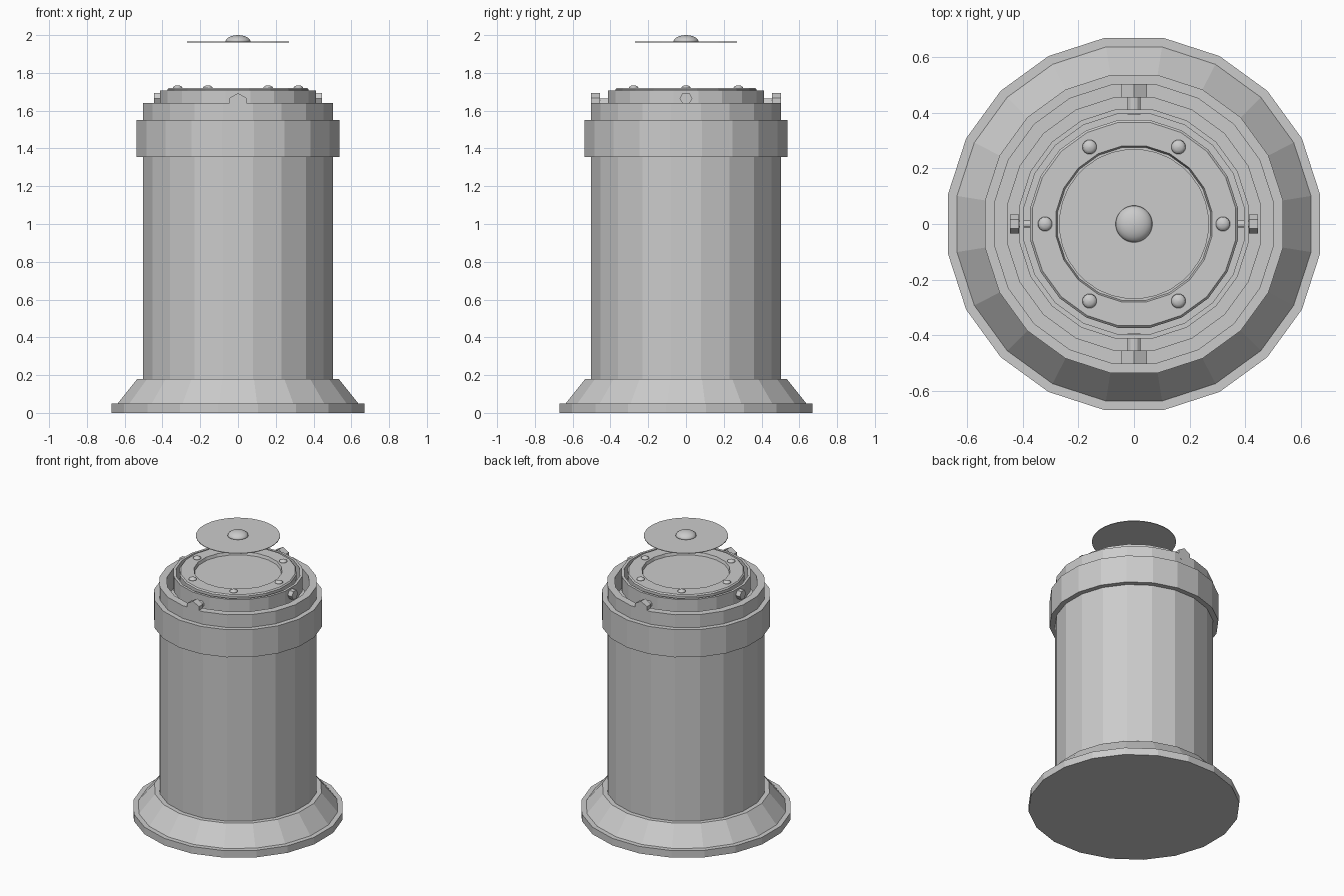
import bpy, bmesh
from math import sin, cos, pi, radians
from mathutils import Matrix, Vector

if "Cube" in bpy.data.objects:
    bpy.data.objects.remove(bpy.data.objects["Cube"])


def finish(name, bm, smooth=False):
    bmesh.ops.recalc_face_normals(bm, faces=bm.faces)
    mesh = bpy.data.meshes.new(name)
    bm.to_mesh(mesh)
    bm.free()
    for p in mesh.polygons:
        p.use_smooth = smooth
    ob = bpy.data.objects.new(name, mesh)
    bpy.context.collection.objects.link(ob)
    return ob


def lathe(name, profile, sides=20, hollow=False, smooth=False, at=(0, 0)):
    """Revolve (radius, z) points; cap both ends, or join them when hollow."""
    bm = bmesh.new()
    off = pi / sides
    rings = [[bm.verts.new((at[0] + r * cos(off + 2 * pi * i / sides),
                            at[1] + r * sin(off + 2 * pi * i / sides), z))
              for i in range(sides)] for r, z in profile]
    pairs = list(zip(rings, rings[1:]))
    if hollow:
        pairs.append((rings[-1], rings[0]))
    for a, b in pairs:
        for i in range(sides):
            j = (i + 1) % sides
            bm.faces.new((a[i], a[j], b[j], b[i]))
    if not hollow:
        bm.faces.new(rings[0])
        bm.faces.new(rings[-1])
    return finish(name, bm, smooth)


def dome(name, radius, height, x, y, z, sides, steps):
    prof = [(radius * cos(pi / 2 * k / steps), z + height * sin(pi / 2 * k / steps))
            for k in range(steps)]
    prof.append((radius * 0.02, z + height))
    return lathe(name, prof, sides, smooth=True, at=(x, y))


def pivot(name, angle, z, head_r, head, shaft_r, inner, spin):
    """Hex-headed pin lying along a horizontal radius."""
    bm = bmesh.new()
    for r, a, b, n, turn in ((head_r, head[0], head[1], 6, spin),
                             (shaft_r, inner, head[0] + 0.005, 12, 0)):
        m = (Matrix.Rotation(angle, 4, 'Z') @ Matrix.Translation(((a + b) / 2, 0, z))
             @ Matrix.Rotation(pi / 2, 4, 'Y') @ Matrix.Rotation(turn, 4, 'Z'))
        bmesh.ops.create_cone(bm, cap_ends=True, segments=n, radius1=r, radius2=r,
                              depth=b - a, matrix=m)
    return finish(name, bm)


# flared foot
lathe("base", [(0.678, 0), (0.678, 0.05), (0.645, 0.05), (0.54, 0.18), (0.50, 0.18)])

# pedestal with open well at the top
lathe("pedestal", [(0.509, 0.10), (0.509, 1.64), (0.46, 1.64), (0.46, 1.50)])

# collar band
lathe("collar", [(0.50, 1.355), (0.543, 1.355), (0.543, 1.55), (0.50, 1.55)], hollow=True)

# swinging ring
lathe("gimbal_ring", [(0.418, 1.60), (0.418, 1.706), (0.40, 1.706), (0.40, 1.60)], hollow=True)

# bowl with chamfered rim and sunken face
lathe("bowl", [(0.37, 1.50), (0.378, 1.70), (0.378, 1.712), (0.37, 1.72),
               (0.284, 1.72), (0.278, 1.70)])

# rim studs
for i in range(6):
    a = radians(60 * i)
    dome(f"rim_stud_{i}", 0.027, 0.015, 0.32 * cos(a), 0.32 * sin(a), 1.719, 12, 3)

# pivots: small pair joins bowl to ring, large pair joins ring to pedestal
for i in range(2):
    pivot(f"bowl_pivot_{i}", pi * i, 1.665, 0.034, (0.413, 0.446), 0.013, 0.372, 0)
    pivot(f"ring_pivot_{i}", pi * i + pi / 2, 1.64, 0.053, (0.455, 0.503), 0.024, 0.394, pi / 6)

# floating card with domed centre
lathe("card", [(0.27, 1.962), (0.27, 1.966)], 32)
dome("card_cap", 0.067, 0.036, 0, 0, 1.964, 24, 6)
